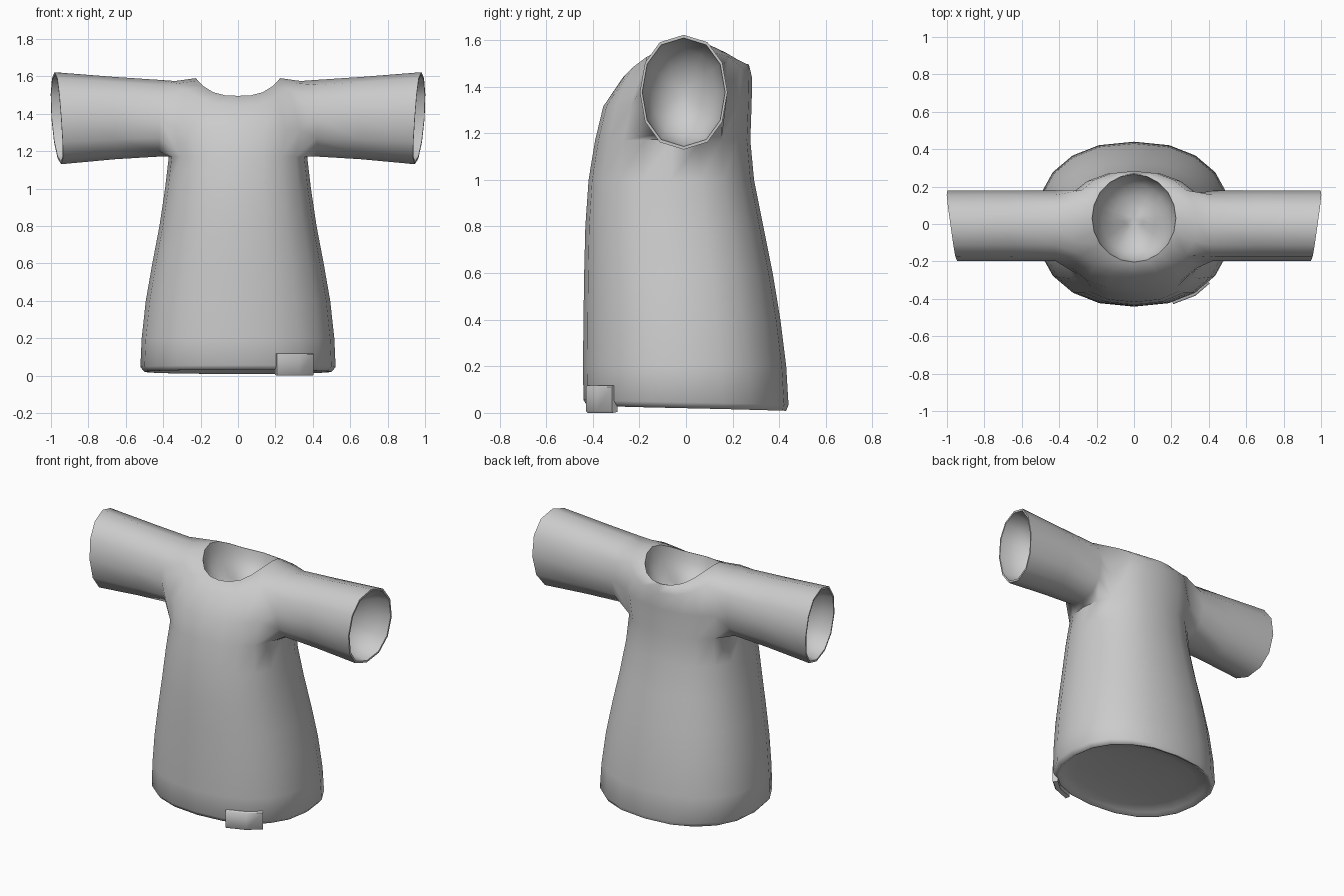
import bpy, bmesh, math
from mathutils import Vector

if "Cube" in bpy.data.objects:
    bpy.data.objects.remove(bpy.data.objects["Cube"])

N = 20          # columns around the torso
M = 12          # sides of each sleeve


def flat(name, v):
    m = bpy.data.materials.new(name)
    m.diffuse_color = (v, v, v, 1)
    m.use_nodes = True
    m.node_tree.nodes["Principled BSDF"].inputs["Base Color"].default_value = m.diffuse_color
    return m


GREY = flat("grey cloth", 0.6)


def spow(v, p):
    return math.copysign(abs(v) ** p, v)


def ring(bm, rx, front, back, zfun, p=0.87):
    """Rounded torso cross-section, counter-clockwise from +x."""
    yc, ry = (front + back) / 2, (back - front) / 2
    out = []
    for i in range(N):
        c, s = math.cos(2 * math.pi * i / N), math.sin(2 * math.pi * i / N)
        out.append(bm.verts.new((rx * spow(c, p), yc + ry * spow(s, p), zfun(c, s))))
    return out


def strip(bm, a, b, flip=False):
    n = len(a)
    for i in range(n):
        q = [a[i], a[(i + 1) % n], b[(i + 1) % n], b[i]]
        bm.faces.new(q[::-1] if flip else q)


def dish(bm, loop, inward, depth, rim=.012, flip=False):
    """Close an opening with a thin rim and a hollow that curves inward."""
    inward = Vector(inward)
    mid = sum((v.co for v in loop), Vector()) / len(loop)
    rad = sum((v.co - mid).length for v in loop) / len(loop)
    prev = loop
    k = 1 - rim / rad
    for t in (0, .2, .42, .65, .85):
        s, d = k * math.cos(t * math.pi / 2), depth * math.sin(t * math.pi / 2)
        cur = []
        for v in loop:
            p = mid + (v.co - mid) * s
            cur.append(bm.verts.new(p + inward * d))
        strip(bm, prev, cur, flip)
        prev = cur
    tip = bm.verts.new(mid + inward * depth)
    for i in range(len(prev)):
        q = [prev[i], prev[(i + 1) % len(prev)], tip]
        bm.faces.new(q[::-1] if flip else q)


def add_object(name, bm, angle):
    me = bpy.data.meshes.new(name)
    bm.to_mesh(me)
    bm.free()
    me.materials.append(GREY)
    obj = bpy.data.objects.new(name, me)
    bpy.context.collection.objects.link(obj)
    bpy.ops.object.select_all(action='DESELECT')
    obj.select_set(True)
    bpy.context.view_layer.objects.active = obj
    bpy.ops.object.shade_smooth_by_angle(angle=math.radians(angle))
    return obj


# Torso from rounded hem to underarm: z, half width, front y, back y
profile = [(.02, .5, -.425, .43), (.045, .522, -.44, .44), (.2, .515, -.442, .43),
           (.4, .493, -.44, .405), (.6, .458, -.437, .372), (.8, .42, -.432, .332),
           (1.0, .39, -.418, .292), (1.17, .37, -.39, .276)]
bm = bmesh.new()
rings = []
for k, (z, rx, f, b) in enumerate(profile):
    lift = .011 if k < 2 else 0
    rings.append(ring(bm, rx, f, b, lambda c, s, z=z, l=lift: z - l * s))
r0 = len(rings) - 1

# Chest, shoulder and neckline
rings.append(ring(bm, .40, -.355, .282, lambda c, s: 1.325 + .01 * s))
rings.append(ring(bm, .335, -.27, .283, lambda c, s: 1.44 + .135 * c * c))
rings.append(ring(bm, .228, -.208, .27, lambda c, s: 1.495 + .095 * abs(c) ** 3, 1))

arm_cols = {18, 19, 0, 1, 8, 9, 10, 11}
for k in range(len(rings) - 1):
    for i in range(N):
        if k in (r0, r0 + 1) and i in arm_cols:
            continue                      # armholes
        j = (i + 1) % N
        bm.faces.new((rings[k][i], rings[k][j], rings[k + 1][j], rings[k + 1][i]))

# Sleeves grown out of the armholes, each closed by a hollow
hole = [(0, 0), (0, 1), (0, 2), (1, 2), (2, 2), (2, 1),
        (2, 0), (2, -1), (2, -2), (1, -2), (0, -2), (0, -1)]
for side in (1, -1):
    prev = [rings[r0 + r][(c if side > 0 else N // 2 - c) % N] for r, c in hole]
    for x, rz, zc, cuff in ((.42, .205, 1.376, 0), (.66, .22, 1.377, .3), (.965, .246, 1.376, 1)):
        cur = []
        for i in range(M):
            a = -math.pi / 2 + 2 * math.pi * i / M
            y = -.01 + .188 * spow(math.cos(a), .88)
            z = zc + rz * spow(math.sin(a), .95)
            xx = x + cuff * (.14 * y + .07 * (z - 1.38) + .008 * math.cos(a) ** 2)
            cur.append(bm.verts.new((side * xx, y, z)))
        strip(bm, prev, cur, side < 0)
        prev = cur
    dish(bm, prev, (-side, 0, 0), .22, flip=side < 0)

# Neck hollow and underside
dish(bm, rings[-1], (0, 0, -1), .2, rim=.004)
dish(bm, rings[0], (0, 0, 1), .05, flip=True)
bmesh.ops.delete(bm, geom=[v for v in bm.verts if not v.link_faces], context='VERTS')
add_object("shirt", bm, 60)

# Small bent tag hugging the front hem
path = [(.208, -.425), (.326, -.38), (.402, -.315)]
bm = bmesh.new()
prev = None
for x, y in path:
    n = Vector((x, y * 1.3, 0)).normalized()
    p = Vector((x, y, 0)) + n * .004
    cur = [bm.verts.new(p - n * d + Vector((0, 0, z)))
           for d, z in ((0, .008), (0, .112), (.006, .117), (.035, .117), (.035, .004), (.006, 0))]
    if prev:
        strip(bm, prev, cur)
    else:
        bm.faces.new(cur)
    prev = cur
bm.faces.new(prev[::-1])
bmesh.ops.recalc_face_normals(bm, faces=bm.faces)
add_object("hem_tag", bm, 50)
